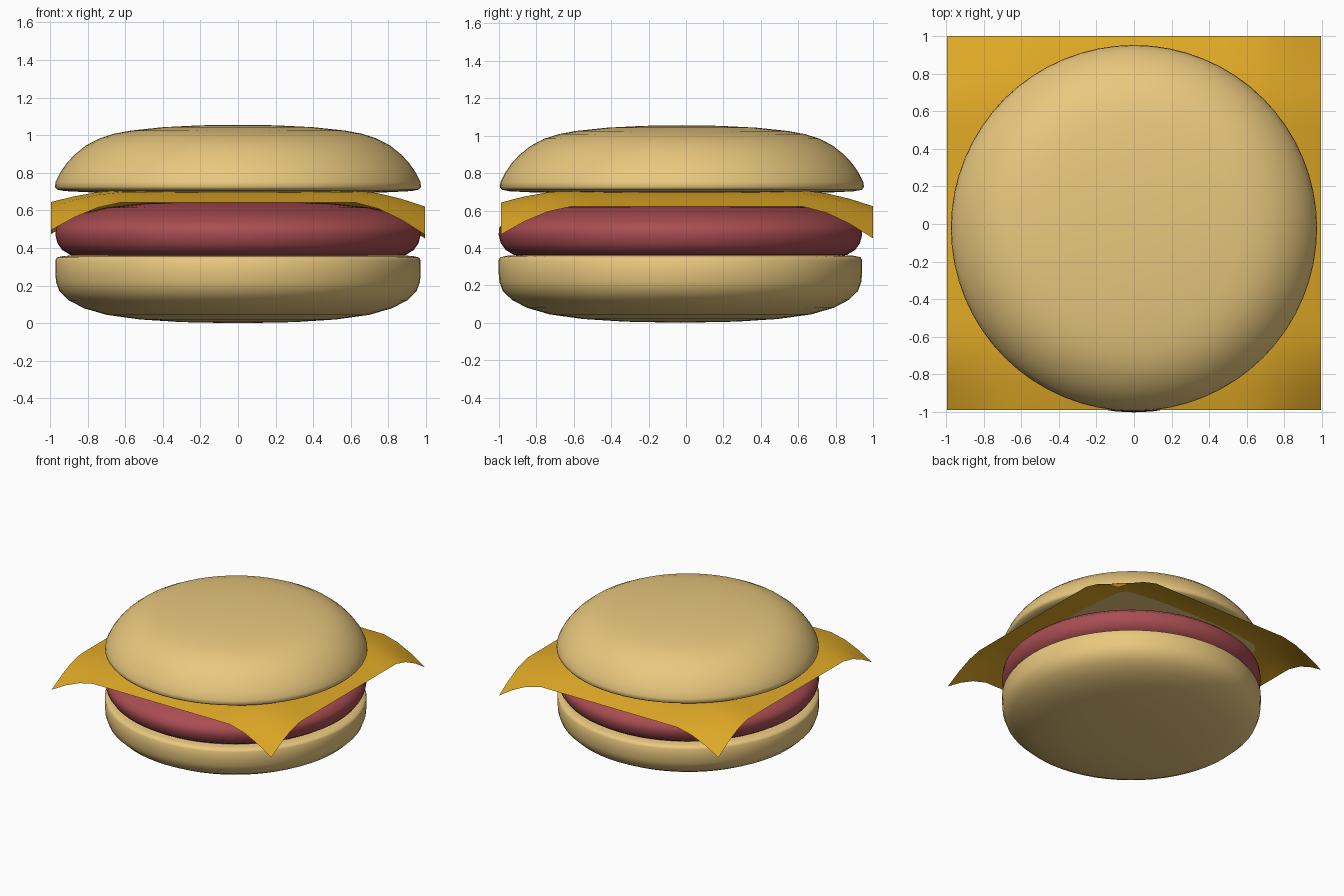
import bpy, bmesh, math

if "Cube" in bpy.data.objects:
    bpy.data.objects.remove(bpy.data.objects["Cube"])


def material(name, rgb):
    m = bpy.data.materials.new(name)
    m.diffuse_color = (*rgb, 1)
    m.use_nodes = True
    m.node_tree.nodes["Principled BSDF"].inputs["Base Color"].default_value = m.diffuse_color
    return m


def finish(name, bm, mat, angle):
    bmesh.ops.recalc_face_normals(bm, faces=bm.faces)
    me = bpy.data.meshes.new(name)
    bm.to_mesh(me)
    bm.free()
    ob = bpy.data.objects.new(name, me)
    bpy.context.collection.objects.link(ob)
    me.materials.append(mat)
    bpy.ops.object.select_all(action='DESELECT')
    ob.select_set(True)
    bpy.context.view_layer.objects.active = ob
    bpy.ops.object.shade_smooth_by_angle(angle=math.radians(angle))
    return ob


def lathe(name, profile, y, mat, steps=64):
    # revolve an (r, z) profile that starts and ends on the axis
    bm = bmesh.new()
    vs = [bm.verts.new((r, 0, z)) for r, z in profile]
    es = [bm.edges.new(p) for p in zip(vs, vs[1:])]
    bmesh.ops.spin(bm, geom=vs + es, cent=(0, 0, 0), axis=(0, 0, 1),
                   angle=2 * math.pi, steps=steps)
    bmesh.ops.remove_doubles(bm, verts=bm.verts, dist=1e-4)
    ob = finish(name, bm, mat, 50)
    ob.location.y = y
    return ob


bread = material("bread", (0.82, 0.58, 0.21))
meat = material("meat", (0.40, 0.075, 0.085))
dairy = material("dairy", (0.75, 0.40, 0.02))

# Bottom bun
lathe("bottom_bun", [
    (0, 0), (0.3, 0.006), (0.52, 0.02), (0.7, 0.045), (0.82, 0.08), (0.9, 0.122),
    (0.95, 0.17), (0.968, 0.22), (0.972, 0.27), (0.972, 0.335), (0.963, 0.35),
    (0.93, 0.358), (0.85, 0.362), (0, 0.365)], -0.03, bread)

# Patty
lathe("patty", [
    (0, 0.35), (0.8, 0.353), (0.89, 0.362), (0.935, 0.39), (0.96, 0.425),
    (0.972, 0.47), (0.968, 0.51), (0.93, 0.545), (0.85, 0.582), (0.7, 0.616),
    (0.5, 0.638), (0.25, 0.65), (0, 0.655)], -0.03, meat)

# Top bun
lathe("top_bun", [
    (0, 0.685), (0.5, 0.69), (0.8, 0.697), (0.92, 0.703), (0.962, 0.711),
    (0.974, 0.725), (0.97, 0.752), (0.945, 0.803), (0.91, 0.853), (0.87, 0.896),
    (0.81, 0.945), (0.736, 0.984), (0.66, 1.008), (0.57, 1.025), (0.4, 1.043),
    (0.2, 1.053), (0, 1.056)], -0.022, bread)


# Cheese slice: square sheet with drooping rim and corners
def ramp(t, start):
    return max(0, (abs(t) - start) / (1 - start))


bm = bmesh.new()
bmesh.ops.create_grid(bm, x_segments=16, y_segments=16, size=0.995)
for v in bm.verts:
    x, y = v.co.x / 0.995, v.co.y / 0.995
    u, w = ramp(x, 0.62), ramp(y, 0.62)
    v.co.z = 0.708 - 0.075 * (u ** 1.6 + w ** 1.6) - 0.085 * (u * w) ** 1.5
    v.co.z -= 0.012 * x * u + 0.01 * y * w
    v.co.y += 0.005
finish("cheese_slice", bm, dairy, 30)
